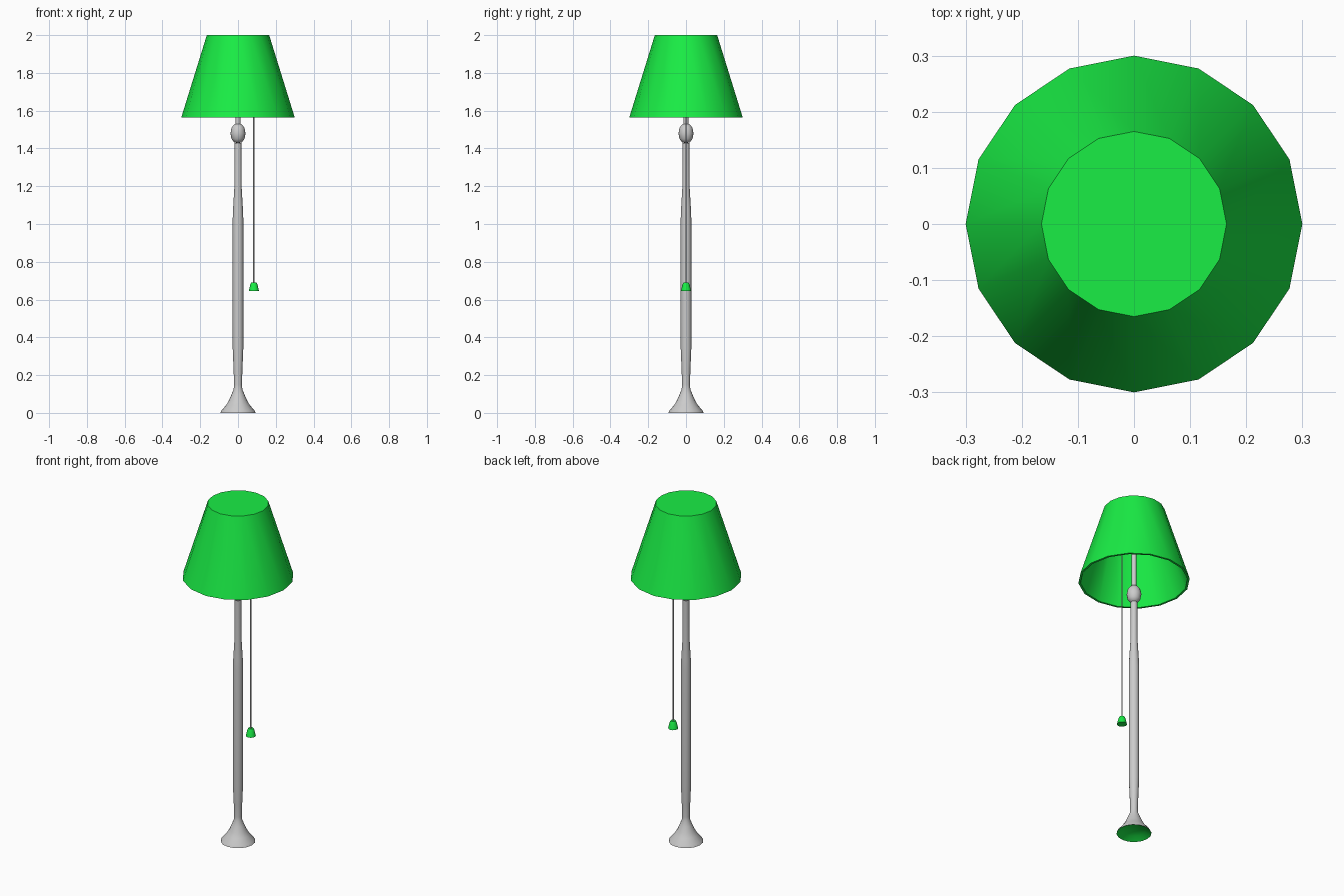
import bpy, bmesh, math

if "Cube" in bpy.data.objects:
    bpy.data.objects.remove(bpy.data.objects["Cube"])

SIDES = 16


def material(name, color):
    mat = bpy.data.materials.new(name)
    mat.diffuse_color = color
    mat.use_nodes = True
    mat.node_tree.nodes["Principled BSDF"].inputs["Base Color"].default_value = mat.diffuse_color
    return mat


green = material("green", (0.01, 0.85, 0.06, 1))


def lathe(name, profile, mat=None, x=0.0, sides=SIDES, angle=40):
    """Revolve (radius, z) points around a vertical axis; radius 0 makes a pole."""
    bm = bmesh.new()
    rings = []
    for r, z in profile:
        if r == 0:
            rings.append([bm.verts.new((0, 0, z))] * sides)
        else:
            rings.append([bm.verts.new((r * math.cos(2 * math.pi * i / sides),
                                        r * math.sin(2 * math.pi * i / sides), z))
                          for i in range(sides)])
    for a, b in zip(rings, rings[1:]):
        for i in range(sides):
            j = (i + 1) % sides
            corners = list(dict.fromkeys((a[i], a[j], b[j], b[i])))
            bm.faces.new(corners)
    bmesh.ops.recalc_face_normals(bm, faces=bm.faces)
    mesh = bpy.data.meshes.new(name)
    bm.to_mesh(mesh)
    bm.free()
    obj = bpy.data.objects.new(name, mesh)
    obj.location.x = x
    bpy.context.collection.objects.link(obj)
    if mat:
        mesh.materials.append(mat)
    bpy.ops.object.select_all(action='DESELECT')
    obj.select_set(True)
    bpy.context.view_layer.objects.active = obj
    bpy.ops.object.shade_smooth_by_angle(angle=math.radians(angle))
    return obj


# Flared foot running up into the turned stand
lathe("stand", [(0.094, 0), (0.088, 0.012), (0.062, 0.042), (0.047, 0.068),
                (0.034, 0.098), (0.023, 0.125), (0.021, 0.15), (0.023, 0.22),
                (0.028, 0.34), (0.028, 1.03), (0.026, 1.08), (0.019, 1.2),
                (0.018, 1.43), (0, 1.43)])

# Green hollow lining under the foot
lathe("foot_lining", [(0.094, 0), (0.06, 0.018), (0, 0.03)], green)

# Egg-shaped knob
lathe("knob", [(0, 1.428), (0.02, 1.432), (0.034, 1.45), (0.040, 1.48),
               (0.034, 1.51), (0.02, 1.528), (0, 1.532)], angle=70)

# Thin rod carrying the shade
lathe("upper_rod", [(0, 1.52), (0.013, 1.52), (0.013, 1.99), (0, 1.99)])

# Lampshade with wall thickness and closed top
lathe("lampshade", [(0, 2.0), (0.165, 2.0), (0.3, 1.565),
                    (0.288, 1.565), (0.156, 1.988), (0, 1.988)], green)

# Pull cord and its handle
lathe("pull_cord", [(0, 0.68), (0.0035, 0.68), (0.0035, 1.99), (0, 1.99)],
      x=0.084, sides=8, angle=60)
lathe("pull_handle", [(0, 0.69), (0.014, 0.69), (0.019, 0.68),
                      (0.027, 0.645), (0, 0.645)], green, x=0.084, sides=12)
